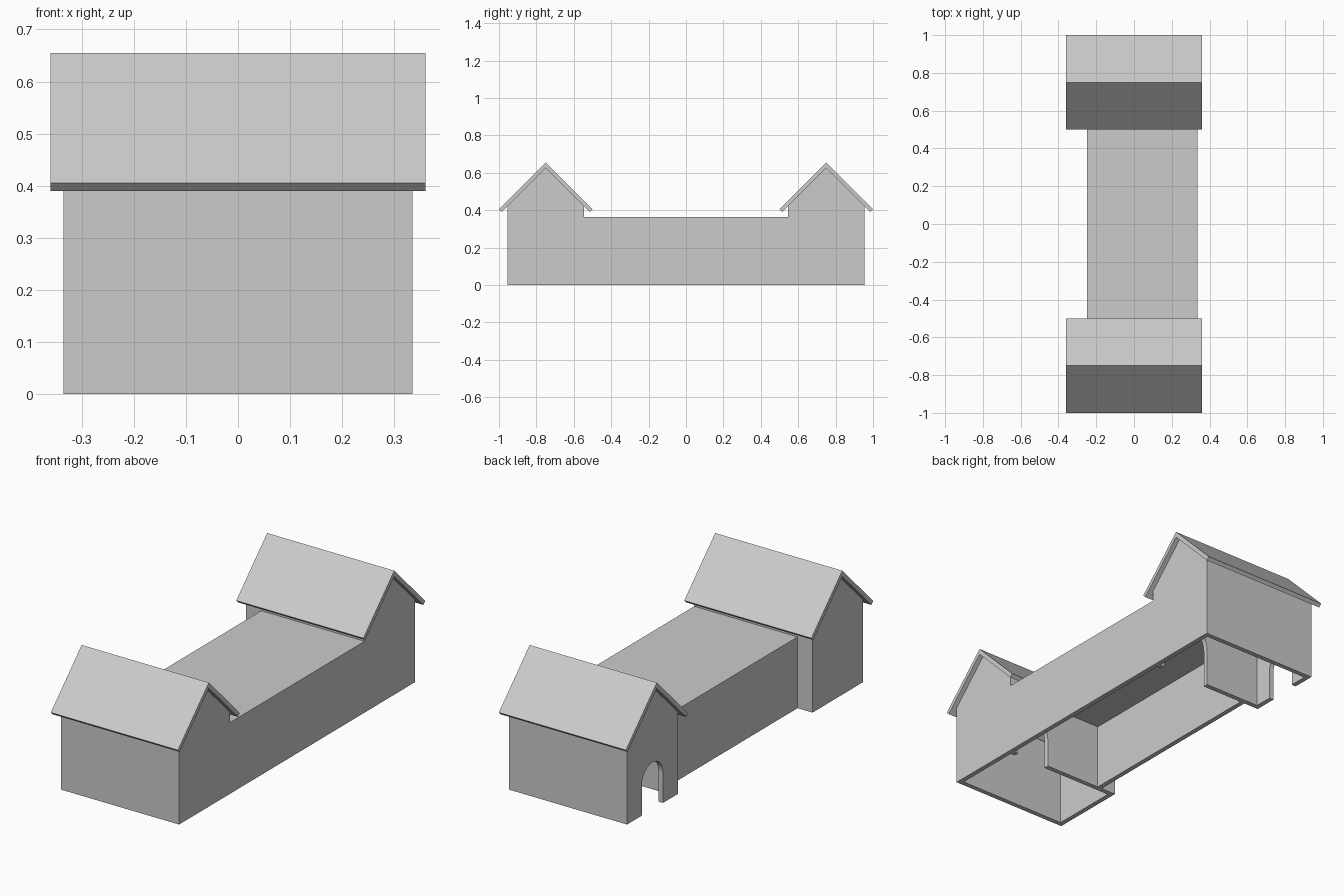
import bpy
import bmesh
from math import sin, cos, pi

cube = bpy.data.objects.get("Cube")
if cube:
    bpy.data.objects.remove(cube, do_unlink=True)

# One plain colour for everything
grey = bpy.data.materials.new("light_grey")
grey.use_nodes = True
GREY = (0.6, 0.6, 0.6, 1)
grey.diffuse_color = GREY
grey.node_tree.nodes["Principled BSDF"].inputs["Base Color"].default_value = GREY

HOUSE_Y = 0.75      # distance of each house from the centre
HALF_X = 0.335      # half width of a house across its gables
HALF_Y = 0.205      # half depth of a house
WALL = 0.025
EAVE_Z = 0.42
APEX_Z = 0.625


def prism(name, outline, axis, start, end):
    """Extrude an outline of (horizontal, z) points along x or y."""
    bm = bmesh.new()

    def place(p, d):
        return (d, p[0], p[1]) if axis == "x" else (p[0], d, p[1])

    face = bm.faces.new([bm.verts.new(place(p, start)) for p in outline])
    moved = bmesh.ops.extrude_face_region(bm, geom=[face])["geom"]
    shift = place((0, 0), end - start)
    bmesh.ops.translate(bm, vec=shift, verts=[v for v in moved if isinstance(v, bmesh.types.BMVert)])
    bmesh.ops.recalc_face_normals(bm, faces=bm.faces)
    mesh = bpy.data.meshes.new(name)
    bm.to_mesh(mesh)
    bm.free()
    mesh.materials.append(grey)
    obj = bpy.data.objects.new(name, mesh)
    bpy.context.collection.objects.link(obj)
    return obj


def arch(centre, radius, spring):
    """Round-topped doorway cut into the bottom edge, listed left to right."""
    steps = 16
    curve = [(centre - radius * cos(pi * i / steps), spring + radius * sin(pi * i / steps))
             for i in range(steps + 1)]
    return [(centre - radius, 0)] + curve + [(centre + radius, 0)]


def house(label, side, doorway, side_door):
    mid = side * HOUSE_Y
    # Gable walls
    for name, sx in (("left", 1), ("right", -1)):
        door = arch(mid, 0.085, 0.155) if side_door and sx < 0 else []
        outline = [(mid - HALF_Y, 0)] + door + [
            (mid + HALF_Y, 0), (mid + HALF_Y, EAVE_Z), (mid, APEX_Z), (mid - HALF_Y, EAVE_Z)]
        prism(f"{label}_house_{name}_gable", outline, "x", sx * HALF_X, sx * (HALF_X - WALL))

    # Long walls between the gables, the inner one with a doorway
    w = HALF_X - WALL
    for name, out, door in (("outer", 1, []), ("inner", -1, arch(*doorway))):
        outline = [(-w, 0)] + door + [(w, 0), (w, EAVE_Z), (-w, EAVE_Z)]
        y = mid + out * side * HALF_Y
        prism(f"{label}_house_{name}_wall", outline, "y", y, y - out * side * WALL)

    # Two roof boards crossing at the ridge
    for name, s in (("front", -1), ("back", 1)):
        outline = [(mid, 0.655), (mid + s * 0.25, 0.405),
                   (mid + s * 0.235, 0.39), (mid - s * 0.015, 0.64)]
        prism(f"{label}_house_{name}_roof", outline, "x", -0.36, 0.36)


house("front", -1, (0.19, 0.095, 0.155), False)
house("back", 1, (0.147, 0.137, 0.195), True)

# Corridor joining the houses: two walls and a flat roof, open below
END = HOUSE_Y - HALF_Y
LEFT, RIGHT, TOP = HALF_X, -0.25, 0.365
section = [(RIGHT, 0), (RIGHT + WALL, 0), (RIGHT + WALL, TOP - WALL),
           (LEFT - WALL, TOP - WALL), (LEFT - WALL, 0), (LEFT, 0),
           (LEFT, TOP), (RIGHT, TOP)]
prism("corridor", section, "y", -END, END)
